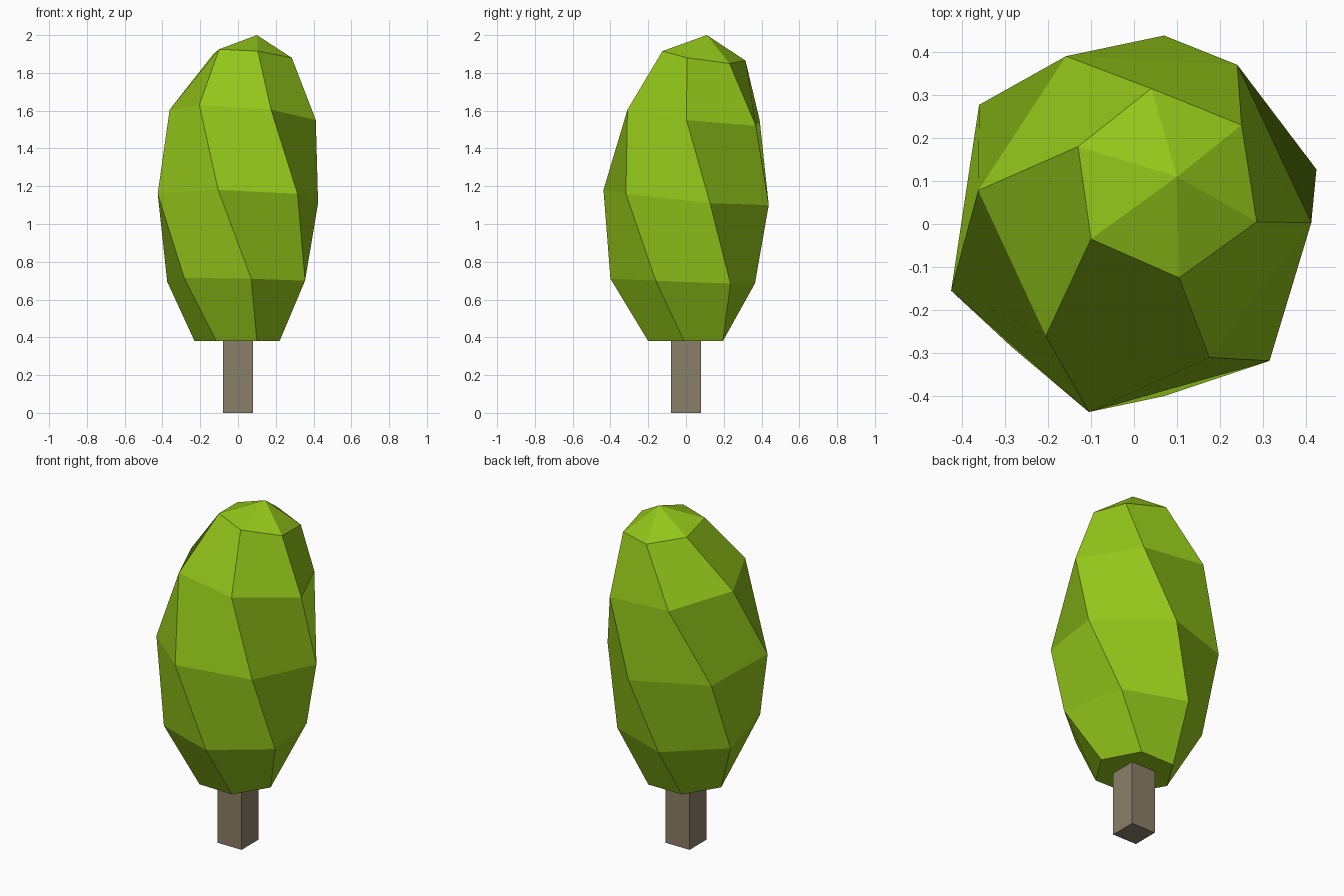
import bpy, bmesh

if "Cube" in bpy.data.objects:
    bpy.data.objects.remove(bpy.data.objects["Cube"])

def material(name, rgb):
    m = bpy.data.materials.new(name)
    m.diffuse_color = (*rgb, 1)
    m.use_nodes = True
    m.node_tree.nodes["Principled BSDF"].inputs["Base Color"].default_value = m.diffuse_color
    return m

# trunk: plain square post
H = 0.38
bpy.ops.mesh.primitive_cube_add(size=1, location=(0, 0, H / 2))
trunk = bpy.context.object
trunk.name = "trunk"
trunk.scale = (0.158, 0.158, H)
trunk.data.materials.append(material("bark", (0.26, 0.21, 0.14)))

# foliage: twisted, leaning six-sided rings, bottom to top
rings = [
    [(.10, -.20, H), (.22, -.01, H), (.11, .195, H),
     (-.11, .195, H), (-.23, 0, H), (-.115, -.195, H)],
    [(.07, -.40, .71), (.355, -.16, .70), (.285, .235, .685),
     (-.075, .365, .685), (-.375, .12, .695), (-.285, -.285, .715)],
    [(-.105, -.437, 1.18), (.315, -.318, 1.16), (.424, .127, 1.11),
     (.07, .438, 1.10), (-.36, .277, 1.12), (-.425, -.155, 1.16)],
    [(-.205, -.26, 1.63), (.175, -.31, 1.605), (.412, .003, 1.55),
     (.24, .37, 1.52), (-.158, .39, 1.55), (-.362, .078, 1.605)],
    [(-.10, -.035, 1.925), (.105, -.125, 1.915), (.285, .005, 1.88),
     (.25, .23, 1.85), (.04, .315, 1.865), (-.13, .18, 1.90)],
]
apex = (.10, .11, 2.0)

bm = bmesh.new()
loops = [[bm.verts.new(p) for p in ring] for ring in rings]
tip = bm.verts.new(apex)
bm.faces.new(loops[0])
for low, high in zip(loops, loops[1:]):
    for i in range(6):
        j = (i + 1) % 6
        bm.faces.new((low[i], low[j], high[j], high[i]))
for i in range(6):
    bm.faces.new((loops[-1][i], loops[-1][(i + 1) % 6], tip))
bmesh.ops.recalc_face_normals(bm, faces=bm.faces)

mesh = bpy.data.meshes.new("foliage")
bm.to_mesh(mesh)
bm.free()
foliage = bpy.data.objects.new("foliage", mesh)
bpy.context.collection.objects.link(foliage)
mesh.materials.append(material("leaves", (0.29, 0.56, 0.01)))
